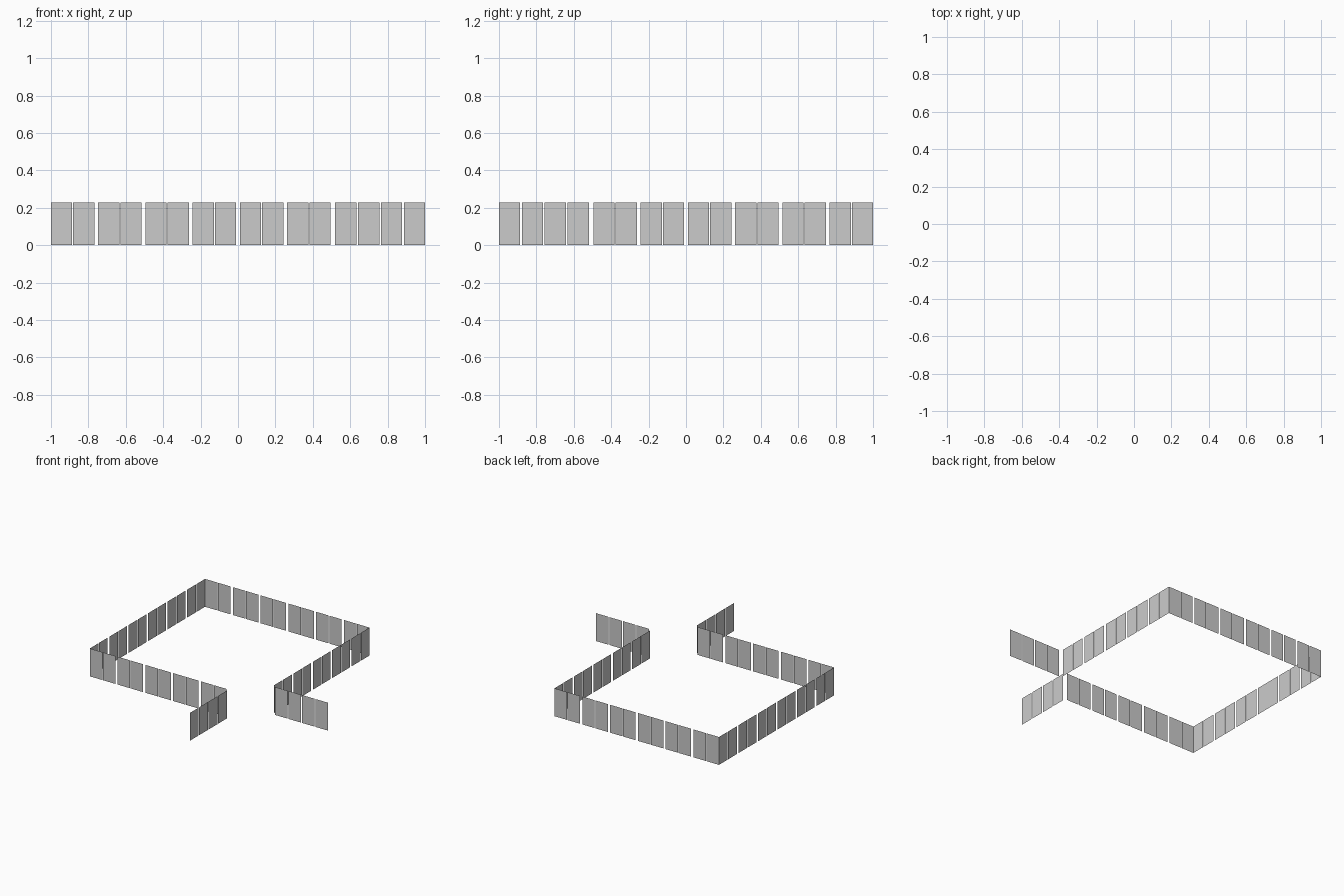
import bpy, bmesh
from mathutils import Vector

if "Cube" in bpy.data.objects:
    bpy.data.objects.remove(bpy.data.objects["Cube"])

PANEL_W, PANEL_H = 0.1135, 0.229
PAIR_PITCH = 0.2526      # start-to-start distance of paired panels
PAIR_STEP = 0.119        # offset of the second panel in a pair
STUB_STEP = 0.1222       # even spacing on the entrance wings


def panel_run(name, origin, direction, offsets):
    """A straight run of upright flat panels placed at the given offsets."""
    bm = bmesh.new()
    o, d = Vector((*origin, 0)), Vector((*direction, 0))
    up = Vector((0, 0, PANEL_H))
    for t in offsets:
        a, b = o + d * t, o + d * (t + PANEL_W)
        bm.faces.new([bm.verts.new(p) for p in (a, b, b + up, a + up)])
    mesh = bpy.data.meshes.new(name)
    bm.to_mesh(mesh)
    bm.free()
    obj = bpy.data.objects.new(name, mesh)
    bpy.context.collection.objects.link(obj)
    return obj


def pairs(count):
    return [i * PAIR_PITCH + s for i in range(count) for s in (0, PAIR_STEP)]


wing = [i * STUB_STEP for i in range(4)]

# Enclosure walls
panel_run("back_wall", (-1, 1), (1, 0), pairs(6))
panel_run("left_wall", (-1, 1), (0, -1), pairs(6))
panel_run("front_wall", (-1, -0.496), (1, 0), pairs(5))
panel_run("right_wall", (0.496, 1), (0, -1), pairs(5))

# Wings flanking the open corner
panel_run("front_wing", (0.262, -1), (0, 1), wing)
panel_run("right_wing", (1, -0.262), (-1, 0), wing)
